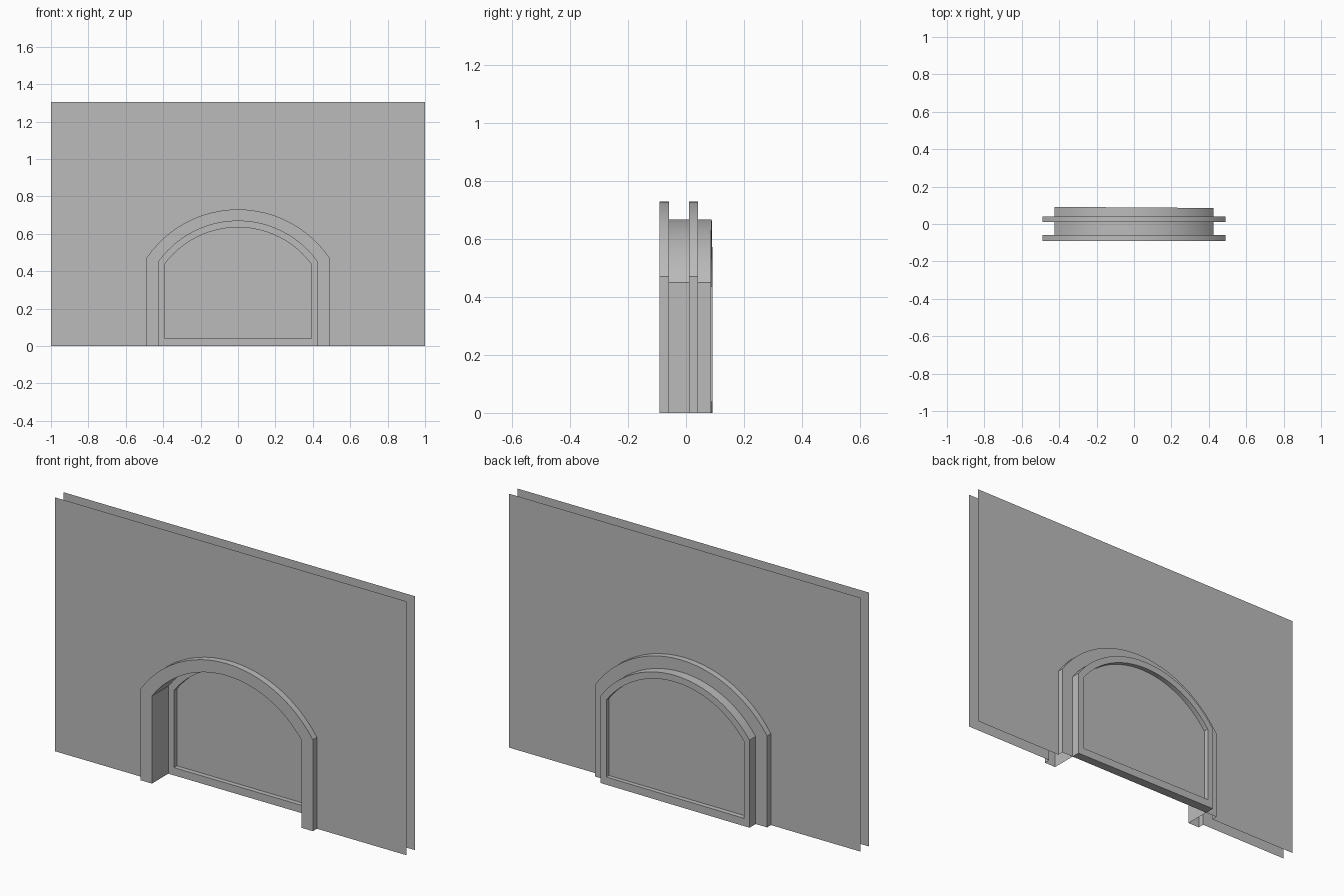
import bpy, bmesh, math

if "Cube" in bpy.data.objects:
    bpy.data.objects.remove(bpy.data.objects["Cube"])

SEG = 24
grey = bpy.data.materials.new("plain grey")
grey.diffuse_color = (0.5, 0.5, 0.5, 1)
grey.use_nodes = True
grey.node_tree.nodes["Principled BSDF"].inputs["Base Color"].default_value = grey.diffuse_color


def arch(w, spring, apex, base=0.0):
    """Segmental arch outline as (x, z) from bottom left to bottom right."""
    rise = apex - spring
    r = (w * w + rise * rise) / (2 * rise)
    a = math.asin(w / r)
    arc = [(r * math.sin(t), apex - r + r * math.cos(t))
           for t in (-a + 2 * a * i / SEG for i in range(SEG + 1))]
    return [(-w, base)] + arc + [(w, base)]


OUTER = arch(0.49, 0.47, 0.73)
INNER = arch(0.425, 0.45, 0.668)
PANE = arch(0.393, 0.436, 0.634, 0.04)


def back_y(x):
    """Back of the door is very slightly out of square."""
    return 0.0885 - 0.007 * x


def make(name, loops, strips=(), fills=()):
    """Join lists of 3D points by open or closed strips, and fill others."""
    bm = bmesh.new()
    vs = [[bm.verts.new(p) for p in lp] for lp in loops]
    for a, b, closed in strips:
        A, B = vs[a], vs[b]
        n = len(A)
        for i in range(n if closed else n - 1):
            j = (i + 1) % n
            bm.faces.new((A[i], A[j], B[j], B[i]))
    for f in fills:
        bm.faces.new(vs[f])
    bmesh.ops.recalc_face_normals(bm, faces=bm.faces)
    me = bpy.data.meshes.new(name)
    bm.to_mesh(me)
    bm.free()
    me.materials.append(grey)
    ob = bpy.data.objects.new(name, me)
    bpy.context.collection.objects.link(ob)
    bpy.ops.object.select_all(action='DESELECT')
    ob.select_set(True)
    bpy.context.view_layer.objects.active = ob
    bpy.ops.object.shade_smooth_by_angle(angle=math.radians(25))
    return ob


def at(profile, y):
    return [(x, y, z) for x, z in profile]


# Two thin wall sheets, each with an arched opening
for name, y in (("front_wall", -0.059), ("back_wall", 0.01)):
    outline = [(-1, 0)] + OUTER + [(1, 0), (1, 1.305), (-1, 1.305)]
    if y > 0:
        outline.reverse()
    wall = make(name, [at(outline, y)], fills=[0])
    if (wall.data.polygons[0].normal.y > 0) != (y > 0):
        wall.data.flip_normals()

# Raised arch trims, hollow behind and open at the foot
for name, face, wall in (("front_trim", -0.092, -0.059), ("back_trim", 0.041, 0.01)):
    make(name, [at(OUTER, wall), at(OUTER, face), at(INNER, face)],
         [(0, 1, False), (1, 2, False)])

# Lining of the opening between the trims
make("reveal", [at(INNER, -0.092), at(INNER, 0.041)], [(0, 1, False)])

# Door frame: ring with thickness around the recessed pane
make("door_frame",
     [at(INNER, 0.041), [(x, back_y(x), z) for x, z in INNER],
      [(x, back_y(x), z) for x, z in PANE], at(PANE, 0.041)],
     [(0, 1, True), (1, 2, True), (2, 3, True), (3, 0, True)])

# Recessed pane
make("door_pane", [at(PANE, 0.065)], fills=[0])
